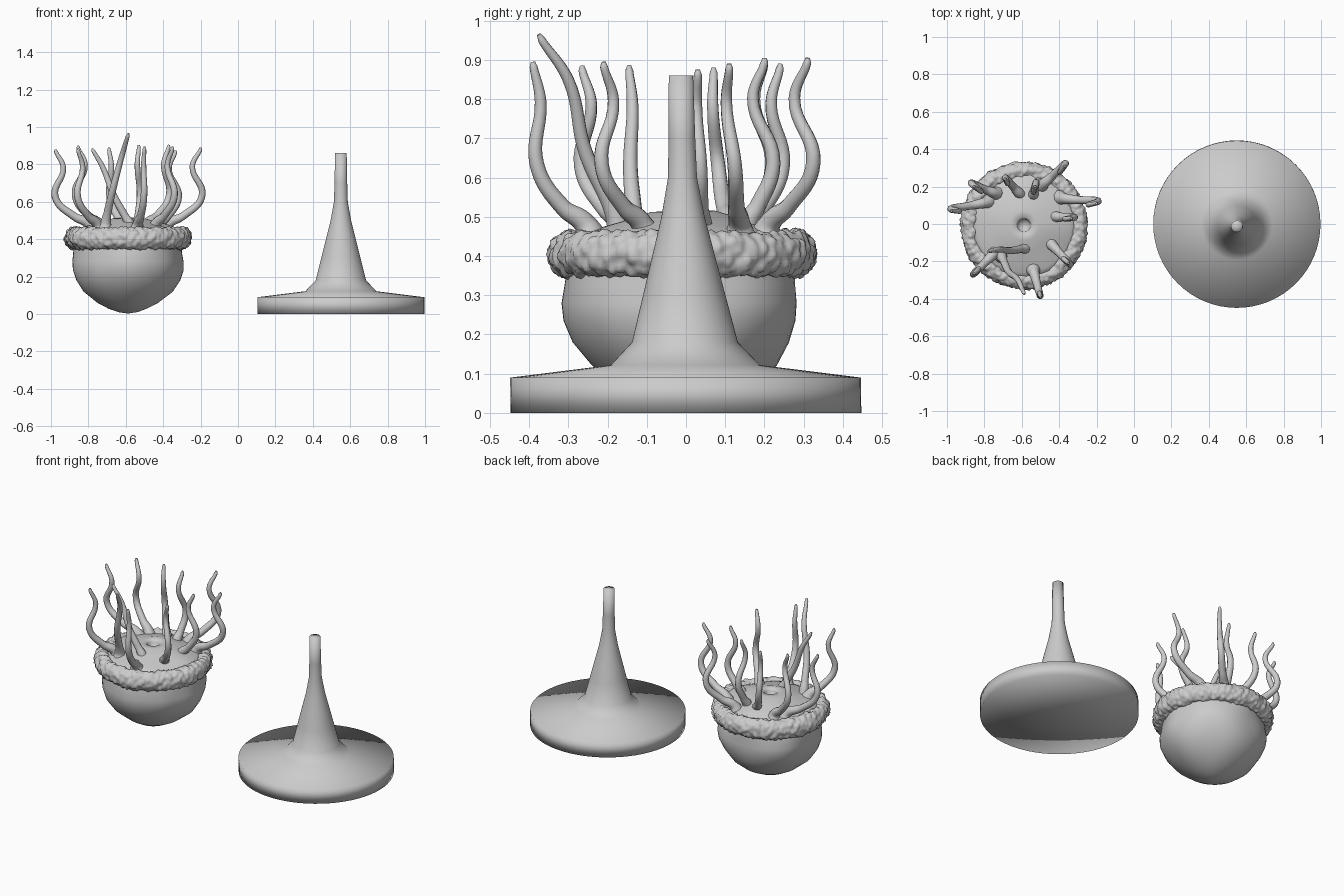
import bpy, bmesh, math
from mathutils import Vector, noise

if "Cube" in bpy.data.objects:
    bpy.data.objects.remove(bpy.data.objects["Cube"])

# One plain clay grey for everything
clay = bpy.data.materials.new("clay grey")
clay.use_nodes = True
clay.diffuse_color = (0.6, 0.6, 0.6, 1)
clay.node_tree.nodes["Principled BSDF"].inputs["Base Color"].default_value = (0.6, 0.6, 0.6, 1)


def finish(bm, name):
    """Turn a bmesh into a smooth, clay coloured object."""
    bmesh.ops.recalc_face_normals(bm, faces=bm.faces)
    mesh = bpy.data.meshes.new(name)
    bm.to_mesh(mesh)
    bm.free()
    mesh.materials.append(clay)
    mesh.shade_smooth()
    obj = bpy.data.objects.new(name, mesh)
    bpy.context.collection.objects.link(obj)
    return obj


def lathe(profile, centre, steps):
    """Revolve (radius, height) points around a vertical axis; ends lie on it."""
    bm = bmesh.new()
    verts = [bm.verts.new((r, 0, z)) for r, z in profile]
    edges = [bm.edges.new(pair) for pair in zip(verts, verts[1:])]
    bmesh.ops.spin(bm, geom=verts + edges, cent=(0, 0, 0), axis=(0, 0, 1),
                   angle=math.tau, steps=steps)
    bmesh.ops.remove_doubles(bm, verts=bm.verts, dist=0.0005)
    bmesh.ops.translate(bm, vec=centre, verts=bm.verts)
    return bm


# Stand: broad disc with a flared stem that leans very slightly
bm = lathe([(0, 0), (0.447, 0), (0.447, 0.09), (0.19, 0.122), (0.135, 0.18),
            (0.105, 0.3), (0.08, 0.4), (0.055, 0.5), (0.037, 0.6),
            (0.034, 0.7), (0.031, 0.86), (0, 0.86)], (0.55, 0, 0), 64)
for v in bm.verts:
    v.co.y -= 0.015 * v.co.z
finish(bm, "stand")

# Body: rounded bowl, closed by a low dome with a mouth pit
centre = Vector((-0.588, -0.008, 0))
bm = lathe([(0, 0.003), (0.05, 0.01), (0.1, 0.028), (0.16, 0.06), (0.235, 0.12),
            (0.275, 0.18), (0.295, 0.235), (0.298, 0.28), (0.29, 0.33), (0.285, 0.38),
            (0.285, 0.44), (0.25, 0.457), (0.2, 0.475), (0.14, 0.492), (0.08, 0.508),
            (0.045, 0.508), (0.034, 0.495), (0.03, 0.46), (0, 0.455)], centre, 64)
for v in bm.verts:
    swell = noise.noise(v.co * 5)
    if v.co.z < 0.4:
        out = (v.co - centre).xy.to_3d()
        v.co += out * swell * 0.06
    else:
        v.co.z += swell * 0.015
finish(bm, "body")

# Collar: a ring roughened into small lumps
bm = bmesh.new()
AROUND, ACROSS = 280, 36
rings = []
for i in range(AROUND):
    a = math.tau * i / AROUND
    out = Vector((math.cos(a), math.sin(a), 0))
    ring = []
    for j in range(ACROSS):
        b = math.tau * j / ACROSS
        normal = out * math.cos(b) + Vector((0, 0, math.sin(b)))
        p = centre + out * 0.291 + Vector((0, 0, 0.405)) + normal * 0.05
        lump = 0.4 - noise.voronoi(p * 38)[0][0]
        p += normal * (lump * 0.02 + noise.noise(p * 9) * 0.007)
        p.z += 0.01 * math.sin(b)
        ring.append(bm.verts.new(p))
    rings.append(ring)
for i in range(AROUND):
    here, after = rings[i], rings[(i + 1) % AROUND]
    for j in range(ACROSS):
        k = (j + 1) % ACROSS
        bm.faces.new((here[j], after[j], after[k], here[k]))
finish(bm, "lumpy_collar")

# Tentacles: base x y, tip x y z, sway, lag (how late it leans out)
tentacles = [
    (-0.77, 0.12, -0.975, 0.07, 0.88, 0.03, 1),
    (-0.73, 0.16, -0.855, 0.2, 0.9, 0.04, 1),
    (-0.6, 0.15, -0.69, 0.24, 0.89, 0.02, 1),
    (-0.5, 0.2, -0.37, 0.31, 0.905, 0.035, 1),
    (-0.54, 0.15, -0.53, 0.2, 0.905, 0.03, 1),
    (-0.4, 0.14, -0.2, 0.11, 0.89, 0.035, 1),
    (-0.43, 0.04, -0.335, 0.03, 0.875, 0.03, 1),
    (-0.45, -0.1, -0.35, -0.21, 0.895, 0.03, 1),
    (-0.71, -0.17, -0.585, -0.375, 0.965, 0.02, 2.5),
    (-0.54, -0.24, -0.5, -0.39, 0.895, 0.01, 1),
    (-0.74, -0.15, -0.855, -0.265, 0.885, 0.025, 1),
    (-0.57, -0.13, -0.78, -0.145, 0.885, 0.01, 2),
]
# Along each one: height, reach, sway share, thickness
stations = [(-0.06, 0, 0, 2.6), (0.05, 0.12, 0, 1.55), (0.15, 0.48, 0.3, 1.15),
            (0.4, 0.87, 1, 1), (0.77, 0.93, -0.9, 0.8), (0.97, 0.99, 0, 0.55),
            (1, 1, 0, 0.3)]
for n, (bx, by, tx, ty, tz, sway, lag) in enumerate(tentacles):
    base, tip = Vector((bx, by, 0.46)), Vector((tx, ty, tz))
    out = (tip - centre).xy.to_3d().normalized()
    curve = bpy.data.curves.new("tentacle", "CURVE")
    curve.dimensions = "3D"
    curve.bevel_depth = 0.0185
    curve.bevel_resolution = 3
    curve.resolution_u = 8
    curve.use_fill_caps = True
    spline = curve.splines.new("BEZIER")
    spline.bezier_points.add(len(stations) - 1)
    for point, (h, reach, share, thick) in zip(spline.bezier_points, stations):
        lean = reach if lag == 1 else max(h, 0) ** (lag / 2)
        p = base.lerp(tip, lean) + out * sway * share
        p.z = base.z + (tip.z - base.z) * h
        point.co = p
        point.radius = thick
        point.handle_left_type = point.handle_right_type = "AUTO"
    helper = bpy.data.objects.new("tentacle_path", curve)
    bpy.context.collection.objects.link(helper)
    bpy.context.view_layer.update()
    bm = bmesh.new()
    bm.from_mesh(helper.to_mesh())
    helper.to_mesh_clear()
    bpy.data.objects.remove(helper)
    finish(bm, f"tentacle_{n + 1}")
